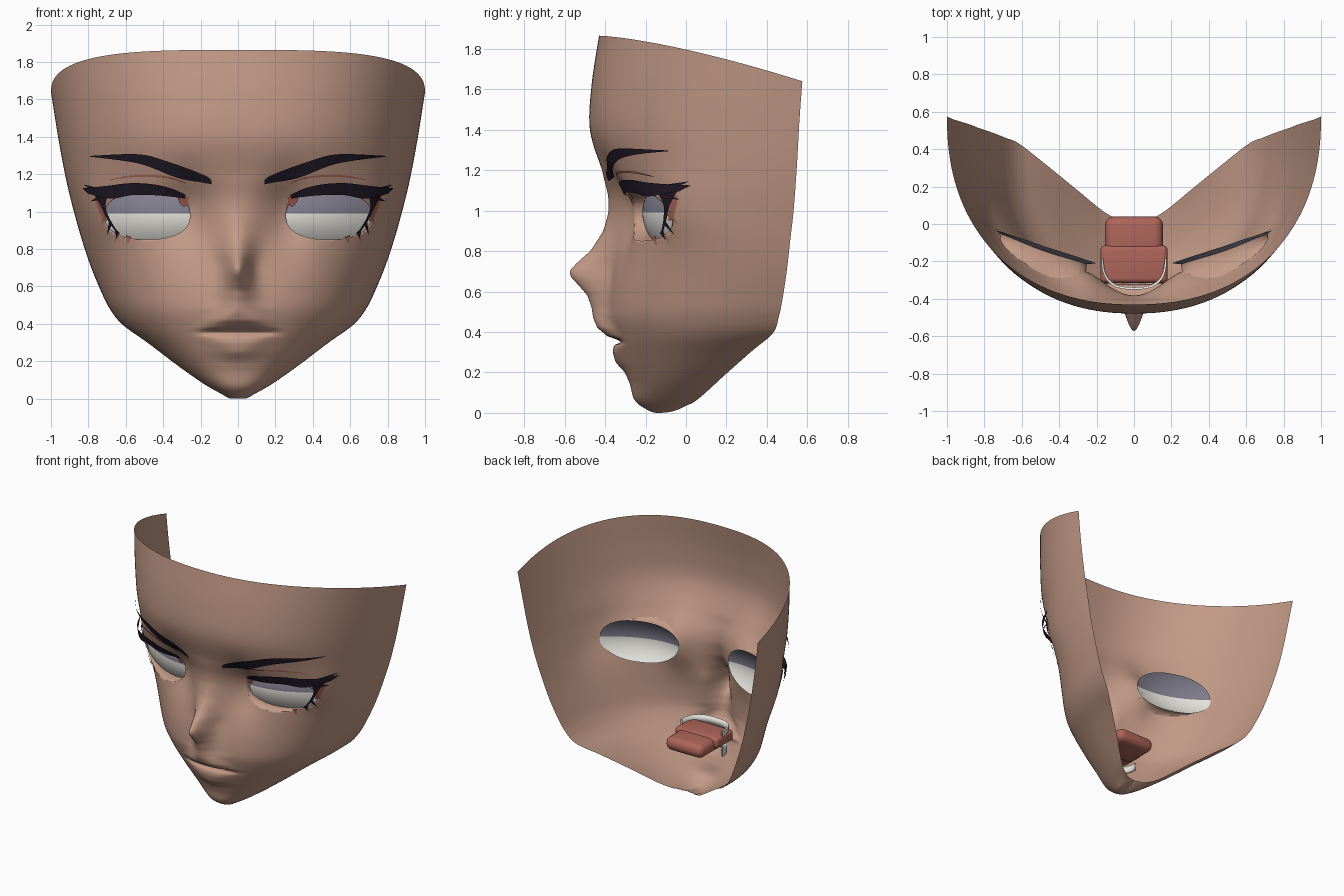
import bpy, bmesh, math
from mathutils import Vector
from mathutils.bvhtree import BVHTree

if "Cube" in bpy.data.objects:
    bpy.data.objects.remove(bpy.data.objects["Cube"])


def mat(name, col):
    m = bpy.data.materials.new(name)
    m.diffuse_color = (*col, 1)
    m.use_nodes = True
    m.node_tree.nodes["Principled BSDF"].inputs["Base Color"].default_value = m.diffuse_color
    return m


SKIN = mat("skin", (0.54, 0.32, 0.24))
RED = mat("soft_red", (0.42, 0.13, 0.10))
DARK = mat("dark_hair", (0.016, 0.010, 0.020))
WHITE = mat("white", (0.82, 0.80, 0.75))
SHADE = mat("eye_grey", (0.22, 0.21, 0.27))


def spline(keys, n):
    """Catmull-Rom samples through tuples, n steps per span."""
    out = []
    for i in range(len(keys) - 1):
        k = [keys[max(0, min(len(keys) - 1, i + o))] for o in (-1, 0, 1, 2)]
        for s in range(n):
            t = s / n
            out.append([0.5 * (2 * b + (c - a) * t + (2 * a - 5 * b + 4 * c - d) * t * t
                               + (3 * b - a - 3 * c + d) * t ** 3) for a, b, c, d in zip(*k)])
    return out + [list(keys[-1])]


def finish(name, bm, mats, mirror=True):
    me = bpy.data.meshes.new(name)
    bm.to_mesh(me)
    bm.free()
    for p in me.polygons:
        p.use_smooth = True
    ob = bpy.data.objects.new(name, me)
    bpy.context.collection.objects.link(ob)
    for m in mats:
        me.materials.append(m)
    if mirror:
        ob.modifiers.new("mirror", "MIRROR").merge_threshold = 0.0005
    return ob


def grid(bm, rows):
    vs = [[bm.verts.new(p) for p in r] for r in rows]
    for a, b in zip(vs, vs[1:]):
        for j in range(len(a) - 1):
            bm.faces.new((a[j], b[j], b[j + 1], a[j + 1]))


# Face shell rows: centre y, centre z, edge x, edge y, edge z
ROWS = [(-.43, 1.865, 1.0, .575, 1.64), (-.467, 1.62, .967, .56, 1.43),
        (-.475, 1.4, .935, .55, 1.25), (-.415, 1.2, .903, .54, 1.1),
        (-.36, 1.05, .872, .53, .98), (-.345, .9, .835, .515, .85),
        (-.36, .75, .79, .50, .715), (-.38, .6, .735, .48, .58),
        (-.385, .48, .685, .46, .48), (-.36, .38, .615, .43, .395),
        (-.325, .27, .48, .325, .305), (-.28, .15, .32, .195, .19),
        (-.255, .065, .18, .08, .085), (-.2, .02, .10, .03, .048),
        (-.14, 0, .06, .01, .042), (-.05, .02, .03, .005, .042), (0, .04, .015, 0, .04)]
# Nose and lips: height, forward offset, half width
RELIEF = [(1.2, 0, .12), (1.1, -.015, .12), (1.0, -.032, .11), (.9, -.065, .10), (.8, -.12, .08),
          (.74, -.18, .066), (.7, -.21, .062), (.67, -.197, .065), (.63, -.153, .07), (.58, -.105, .08),
          (.52, -.08, .09), (.46, -.073, .12), (.42, -.065, .15), (.38, -.03, .18), (.352, .038, .19),
          (.335, -.01, .18), (.3, -.027, .15), (.25, -.03, .12), (.2, -.004, .10), (.15, 0, .11)]


def relief(x, z):
    for (z1, d1, w1), (z0, d0, w0) in zip(RELIEF, RELIEF[1:]):
        if z0 <= z <= z1:
            t = (z - z0) / (z1 - z0)
            power = 2 + 2 * min(1, max(0, (.48 - z) / .08)) * min(1, max(0, (z - .25) / .08))
            return (d0 + (d1 - d0) * t) * math.exp(-(x / (w0 + (w1 - w0) * t)) ** power)
    return 0


def socket(x, z, c):
    """Flattens the skin around the eye: inner side back, outer side forward."""
    h = math.exp(-((z - 1.0) / .2) ** 2)
    return h * (.07 * math.exp(-((x - .27) / .12) ** 2)
                - .065 * math.exp(-((x - .76) / .15) ** 2) * min(1, c / .4))


N, COLS = 2.25, 56
rows = []
for yc, zc, xe, ye, ze in spline(ROWS, 10):
    row = []
    bend = 1.4 + .8 * min(1, max(0, (.5 - zc) / .3))
    for j in range(COLS + 1):
        a = (j / COLS) ** 1.25 * math.pi / 2
        x = xe * math.sin(a) ** (2 / N)
        c = max(0, math.cos(a)) ** (2 / N)
        z = ze + (zc - ze) * (1 - (1 - c) ** bend)
        y = ye - (ye - yc) * c + relief(x, zc) + socket(x, z, c)
        row.append((x, y, z))
    rows.append(row)
face = bmesh.new()
grid(face, rows)
surface = BVHTree.FromBMesh(face)


def on_face(x, z, off=0):
    hit = surface.ray_cast(Vector((x, -3, z)), Vector((0, 1, 0)))[0]
    return Vector((x, (hit.y if hit else 0) - off, z))


def eye_y(x, z):
    r2 = min(1, ((x - .472) / .27) ** 2 + ((z - .99) / .157) ** 2)
    y = -.21 + (x - .2) * .33 - .065 * (1 - r2)
    return max(y, on_face(x, z).y + .012)


# Eye whites: shallow bowls behind the lids, upper half grey
bm = bmesh.new()
rows = []
for i in range(25):
    p = math.pi / 2 - math.pi * i / 24
    s, c = math.sin(p), max(.01, math.cos(p) ** .85)
    row = []
    for j in range(33):
        x, z = .472 - .268 * c * math.cos(math.pi * j / 32), .99 + .155 * s
        row.append((x, eye_y(x, z), z))
    rows.append(row)
grid(bm, rows)
for f in bm.faces:
    f.material_index = 1 if f.calc_center_median().z > .99 else 0
finish("eye_white", bm, [WHITE, SHADE])

# Eye openings with lid rims
HX, HZ, RX, RZ = .485, .978, .228, .127


def rad(v):
    return (abs((v.co.x - HX) / RX) ** 2.3 + abs((v.co.z - HZ) / RZ) ** 2.3) ** (1 / 2.3)


gone = [f for f in face.faces if all(rad(v) < 1 for v in f.verts)]
bmesh.ops.delete(face, geom=gone, context="FACES")
rim = [e for e in face.edges if e.is_boundary and all(rad(v) < 1.1 for v in e.verts)]
for v in {v for e in rim for v in e.verts}:
    r = rad(v)
    v.co = on_face(HX + (v.co.x - HX) / r, HZ + (v.co.z - HZ) / r)
for v in bmesh.ops.extrude_edge_only(face, edges=rim)["geom"]:
    if isinstance(v, bmesh.types.BMVert):
        x, z = HX + (v.co.x - HX) * 1.03, HZ + (v.co.z - HZ) * 1.03
        v.co = Vector((x, eye_y(x, z), z))
finish("face", face, [SKIN])


# Thin plates that follow the face between two edge curves; lift grows outwards
def strip(name, top, low, m, off, grow=0):
    bm = bmesh.new()
    a, b = spline(top, 8), spline(low, 8)
    grid(bm, [[on_face(p[0] + (q[0] - p[0]) * t, p[1] + (q[1] - p[1]) * t,
                       off + grow * max(0, p[0] - .15))
               for p, q in zip(a, b)] for t in (0, .33, .67, 1)])
    finish(name, bm, [m])


def spikes(name, tris, m, off):
    bm = bmesh.new()
    for t in tris:
        f = bm.faces.new([bm.verts.new(on_face(x, z, off)) for x, z in t])
        f.normal_update()
        if f.normal.y > 0:
            f.normal_flip()
    finish(name, bm, [m])


strip("eyebrow", [(.14, 1.15), (.17, 1.19), (.39, 1.272), (.54, 1.307), (.79, 1.298)],
      [(.14, 1.146), (.20, 1.157), (.33, 1.183), (.53, 1.257), (.79, 1.294)], DARK, .006, .05)
strip("upper_lash", [(.28, 1.09), (.36, 1.125), (.46, 1.147), (.58, 1.152), (.70, 1.138), (.83, 1.125)],
      [(.285, 1.07), (.34, 1.078), (.45, 1.088), (.57, 1.088), (.68, 1.07), (.80, 1.095)], DARK, .006, .08)
strip("outer_lash", [(.69, 1.11), (.708, 1.03), (.685, .96), (.645, .895)],
      [(.78, 1.11), (.735, 1.03), (.70, .96), (.65, .887)], DARK, .012)
spikes("lash_points", [[(.72, 1.12), (.77, 1.10), (.825, 1.145)], [(.72, 1.10), (.75, 1.06), (.79, 1.055)]],
       DARK, .05)
spikes("lower_lash_points", [[(.635, .89), (.66, .91), (.65, .855)], [(.675, .93), (.69, .95), (.70, .875)]],
       DARK, .012)
strip("lid_crease", [(.28, 1.155), (.36, 1.185), (.48, 1.197), (.60, 1.19), (.69, 1.17)],
      [(.28, 1.15), (.36, 1.175), (.48, 1.186), (.60, 1.181), (.69, 1.167)], RED, .008)
strip("inner_corner", [(.265, 1.08), (.29, 1.08), (.325, 1.085)],
      [(.268, 1.045), (.29, 1.025), (.315, 1.05)], RED, .006)
strip("outer_corner", [(.72, 1.08), (.725, 1.02), (.70, .95)],
      [(.765, 1.075), (.75, 1.02), (.72, .955)], RED, .006)
spikes("lower_lash_shade", [[(.70, .98), (.72, .99), (.73, .93)], [(.57, .865), (.60, .875), (.59, .825)],
                            [(.63, .885), (.65, .895), (.66, .835)]], RED, .006)


# Tongue from two rounded blocks
for name, size, loc, r in (("tongue_front", (.36, .20, .08), (0, -.215, .39), .025),
                           ("tongue_back", (.31, .27, .10), (0, -.095, .37), .045)):
    bm = bmesh.new()
    bmesh.ops.create_cube(bm, size=1)
    for v in bm.verts:
        v.co = Vector(v.co[k] * size[k] + loc[k] for k in range(3))
    bmesh.ops.bevel(bm, geom=bm.edges[:], offset=r, segments=4, affect="EDGES", profile=.5)
    finish(name, bm, [RED], False)

# Teeth arcs
for name, front, z0, z1 in (("upper_teeth", .165, .40, .46), ("lower_teeth", .135, .27, .325)):
    bm = bmesh.new()
    loop = []
    for k, zz in ((1, z1), (1, z0), (.93, z0), (.93, z1), (1, z1)):
        loop.append([(.175 * k * math.copysign(abs(math.sin(a)) ** .7, a),
                      -.185 - front * k * math.cos(a) ** .8, zz)
                     for a in (math.pi / 2 * (i / 12 - 1) * .9999 for i in range(25))])
    grid(bm, loop)
    finish(name, bm, [WHITE], False)
